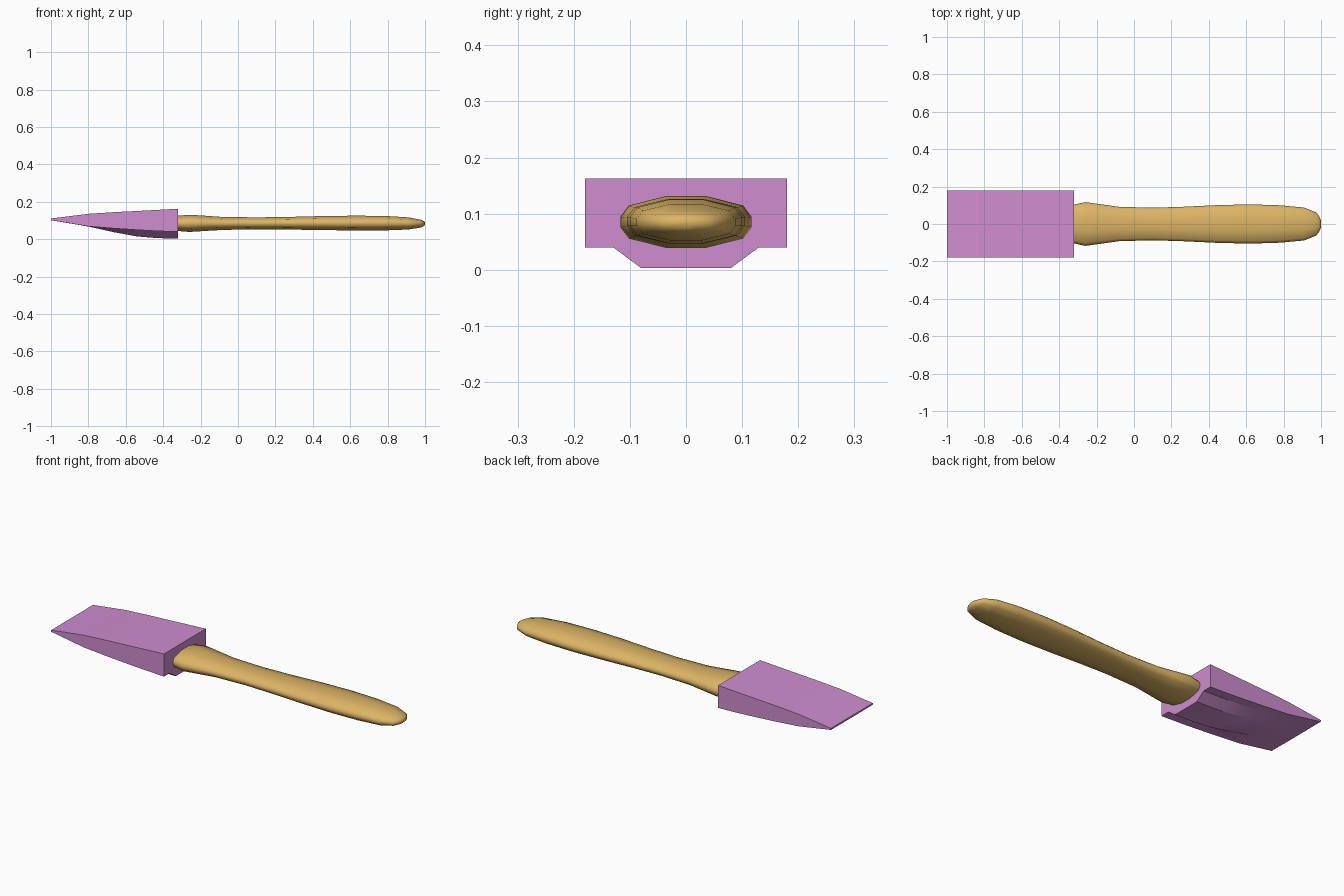
import bpy, bmesh, math

if "Cube" in bpy.data.objects:
    bpy.data.objects.remove(bpy.data.objects["Cube"])


def loft(name, rings, color, angle):
    """Skin equal-sized rings of points and cap both ends."""
    bm = bmesh.new()
    loops = [[bm.verts.new(p) for p in ring] for ring in rings]
    n = len(loops[0])
    for a, b in zip(loops, loops[1:]):
        for i in range(n):
            j = (i + 1) % n
            bm.faces.new((a[i], a[j], b[j], b[i]))
    bm.faces.new(loops[0])
    bm.faces.new(loops[-1])
    bmesh.ops.recalc_face_normals(bm, faces=bm.faces)
    mesh = bpy.data.meshes.new(name)
    bm.to_mesh(mesh)
    bm.free()
    obj = bpy.data.objects.new(name, mesh)
    bpy.context.collection.objects.link(obj)
    mat = bpy.data.materials.new(name + "_colour")
    mat.diffuse_color = color
    mat.use_nodes = True
    mat.node_tree.nodes["Principled BSDF"].inputs["Base Color"].default_value = mat.diffuse_color
    mesh.materials.append(mat)
    bpy.ops.object.select_all(action='DESELECT')
    obj.select_set(True)
    bpy.context.view_layer.objects.active = obj
    bpy.ops.object.shade_smooth_by_angle(angle=math.radians(angle))
    return obj


# Blade: flat wedge with a chamfered belly; x, top z, side bottom z, belly z
blade = [(-1.0, .111, .102, .1015), (-.8, .136, .069, .068),
         (-.66, .145, .058, .037), (-.54, .151, .050, .015),
         (-.43, .157, .044, .006), (-.32, .163, .040, .003)]
rings = []
for x, top, side, low in blade:
    half = [(.18, top), (.18, side), (.13, side), (.08, low)]
    rings.append([(x, y, z) for y, z in half] +
                 [(x, -y, z) for y, z in reversed(half)])
loft("blade", rings, (.62, .27, .62, 1), 25)

# Handle: flattened twelve-sided grip; x, half width, bottom z, top z
handle = [(-.38, .09, .050, .120), (-.32, .104, .044, .126),
          (-.26, .117, .039, .131), (-.18, .106, .044, .126),
          (-.08, .092, .050, .119), (.1, .087, .053, .117),
          (.26, .092, .052, .119), (.45, .101, .049, .124),
          (.62, .105, .047, .126), (.78, .100, .047, .125),
          (.91, .088, .052, .117), (.975, .062, .062, .105),
          (.99, .042, .068, .099), (1.0, .018, .076, .092)]
quarter = [(1, .2), (.87, .64), (.31, 1)]
outline = quarter + [(-y, z) for y, z in reversed(quarter)]
outline += [(-y, -z) for y, z in outline]
rings = [[(x, w * y, (lo + hi) / 2 + (hi - lo) / 2 * z) for y, z in outline]
         for x, w, lo, hi in handle]
loft("handle", rings, (.72, .46, .13, 1), 60)
